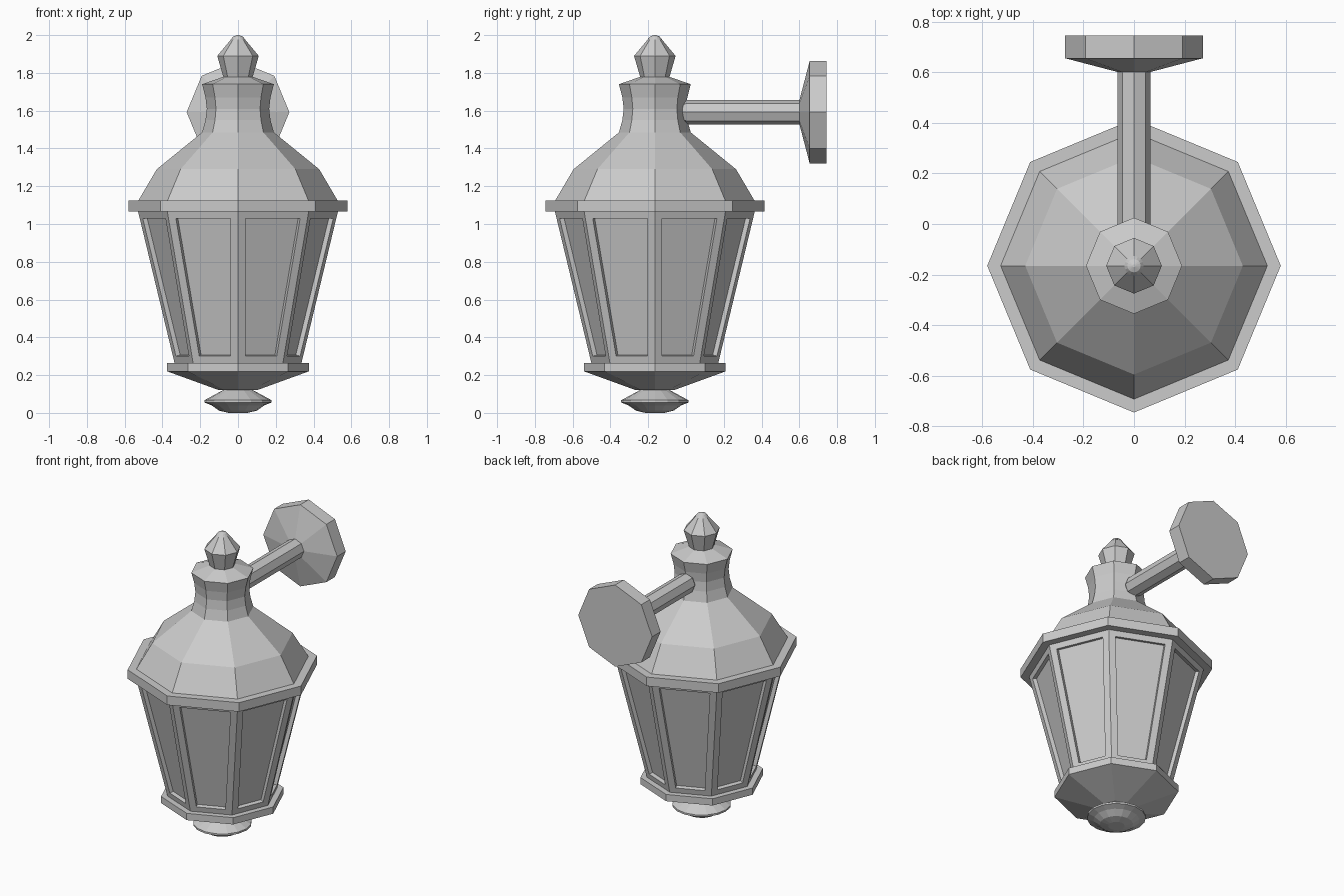
import bpy, bmesh
from math import cos, sin, pi
from mathutils import Vector, Matrix

if "Cube" in bpy.data.objects:
    bpy.data.objects.remove(bpy.data.objects["Cube"])

AXIS = Matrix.Translation((0, -0.165, 0))


def finish(name, bm):
    bmesh.ops.recalc_face_normals(bm, faces=bm.faces)
    me = bpy.data.meshes.new(name)
    bm.to_mesh(me)
    bm.free()
    ob = bpy.data.objects.new(name, me)
    bpy.context.collection.objects.link(ob)
    return ob


def lathe_mesh(profile, sides=8, matrix=AXIS):
    """Closed faceted solid from (radius, height) pairs, capped at both ends."""
    bm = bmesh.new()
    rings = []
    for r, z in profile:
        rings.append([bm.verts.new(matrix @ Vector((r * cos(2 * pi * i / sides),
                                                    r * sin(2 * pi * i / sides), z)))
                      for i in range(sides)])
    walls = []
    for a, b in zip(rings, rings[1:]):
        for i in range(sides):
            j = (i + 1) % sides
            walls.append(bm.faces.new((a[i], a[j], b[j], b[i])))
    bm.faces.new(rings[0][::-1])
    bm.faces.new(rings[-1])
    bm.normal_update()
    return bm, walls


def lathe(name, profile, sides=8, matrix=AXIS):
    return finish(name, lathe_mesh(profile, sides, matrix)[0])


# Glazed body: tapered octagon with recessed panes
bm, walls = lathe_mesh([(0.335, 0.26), (0.53, 1.07)])
bmesh.ops.inset_individual(bm, faces=walls, thickness=0.042, use_even_offset=True)
bmesh.ops.inset_individual(bm, faces=walls, thickness=0.0005, depth=-0.025)
finish("glazed_body", bm)

# Roof with eave rim, and its waisted neck
lathe("eave_rim", [(0.58, 1.065), (0.58, 1.125)])
lathe("roof", [(0.53, 1.12), (0.43, 1.29), (0.19, 1.485)])
lathe("neck", [(0.19, 1.485), (0.172, 1.55), (0.165, 1.61), (0.172, 1.67),
               (0.19, 1.74), (0.075, 1.78)])

# Top finial
lathe("top_finial", [(0.075, 1.77), (0.11, 1.89), (0.035, 1.98)])
lathe("finial_tip", [(0.038, 1.977), (0.026, 1.992), (0.006, 2.0)], 16)

# Base tray and bottom knob
lathe("base_tray", [(0.10, 0.12), (0.375, 0.22), (0.375, 0.265)])
lathe("bottom_knob", [(0.05, 0.0), (0.10, 0.012), (0.14, 0.04), (0.178, 0.055),
                      (0.178, 0.067), (0.08, 0.12)], 16)

# Wall arm and wall plate, turned about an axis along y
WALL = Matrix.Translation((0, 0, 1.592)) @ Matrix.Rotation(-pi / 2, 4, 'X')
lathe("wall_arm", [(0.045, -0.03), (0.065, 0.0), (0.065, 0.61)], 8, WALL)
lathe("wall_plate", [(0.062, 0.60), (0.272, 0.655), (0.272, 0.745)], 8, WALL)
